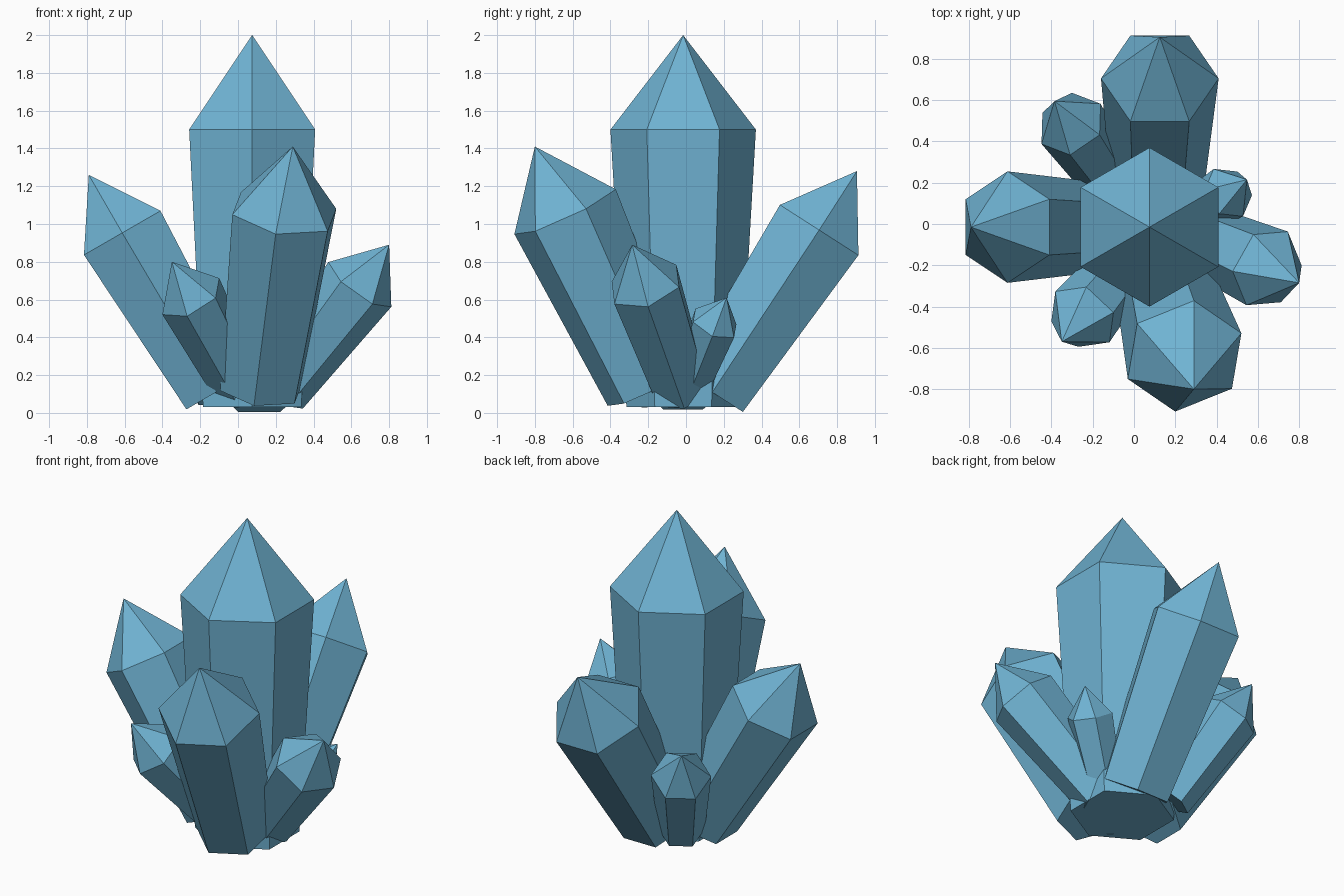
import bpy
import bmesh
from math import cos, sin, pi
from mathutils import Vector

cube = bpy.data.objects.get("Cube")
if cube:
    bpy.data.objects.remove(cube, do_unlink=True)

# One flat crystal colour
COLOUR = (0.16, 0.45, 0.65, 1.0)
blue = bpy.data.materials.new("crystal_blue")
blue.use_nodes = True
blue.diffuse_color = COLOUR
shader = next(n for n in blue.node_tree.nodes if n.type == "BSDF_PRINCIPLED")
shader.inputs["Base Color"].default_value = COLOUR

SIDES = 6
TAPER = 0.78  # base radius relative to the shoulder radius


def crystal(name, base, shoulder, tip, radius, corner):
    """Tapered hexagonal shaft with a pyramid tip; corner aims one edge."""
    base, shoulder, tip = Vector(base), Vector(shoulder), Vector(tip)
    axis = (tip - shoulder).normalized()
    u = Vector(corner)
    u = (u - axis * u.dot(axis)).normalized()
    v = axis.cross(u)

    bm = bmesh.new()

    def ring(centre, r):
        angles = [2 * pi * i / SIDES for i in range(SIDES)]
        return [bm.verts.new(centre + r * (u * cos(a) + v * sin(a))) for a in angles]

    low, high = ring(base, radius * TAPER), ring(shoulder, radius)
    apex = bm.verts.new(tip)
    bm.faces.new(low[::-1])
    for i in range(SIDES):
        j = (i + 1) % SIDES
        bm.faces.new((low[i], low[j], high[j], high[i]))
        bm.faces.new((high[i], high[j], apex))
    bmesh.ops.recalc_face_normals(bm, faces=bm.faces)

    mesh = bpy.data.meshes.new(name)
    bm.to_mesh(mesh)
    bm.free()
    mesh.materials.append(blue)
    obj = bpy.data.objects.new(name, mesh)
    bpy.context.scene.collection.objects.link(obj)


# Tall upright crystal in the middle
crystal("central_crystal", (0.075, -0.015, 0.03), (0.075, -0.015, 1.5),
        (0.075, -0.015, 2.0), 0.385, (0, 1, 0))

# Large crystals leaning outwards
crystal("front_crystal", (0.12, -0.205, 0.13), (0.245, -0.64, 1.065),
        (0.29, -0.80, 1.41), 0.297, (-0.045, -0.27, -0.115))
crystal("back_crystal", (0.113, 0.139, 0.109), (0.125, 0.705, 0.968),
        (0.125, 0.905, 1.28), 0.285, (1, 0, 0))
crystal("right_crystal", (-0.115, -0.015, 0.11), (-0.613, -0.015, 0.953),
        (-0.79, -0.015, 1.26), 0.27, (0, 1, 0))
crystal("left_crystal", (0.213, -0.02, 0.115), (0.645, -0.215, 0.68),
        (0.80, -0.285, 0.89), 0.205, (0.165, 0.015, -0.12))

# Small crystals filling the gaps
crystal("small_front_crystal", (0.02, -0.12, 0.11), (-0.25, -0.45, 0.617),
        (-0.35, -0.57, 0.80), 0.18, (-0.15, -0.02, -0.10))
crystal("small_back_crystal", (-0.10, 0.19, 0.11), (-0.305, 0.485, 0.61),
        (-0.385, 0.595, 0.80), 0.173, (0.14, -0.055, 0.086))
crystal("small_side_crystal", (0.22, 0.01, 0.11), (0.457, 0.152, 0.475),
        (0.547, 0.215, 0.61), 0.135, (0.118, -0.012, -0.07))
